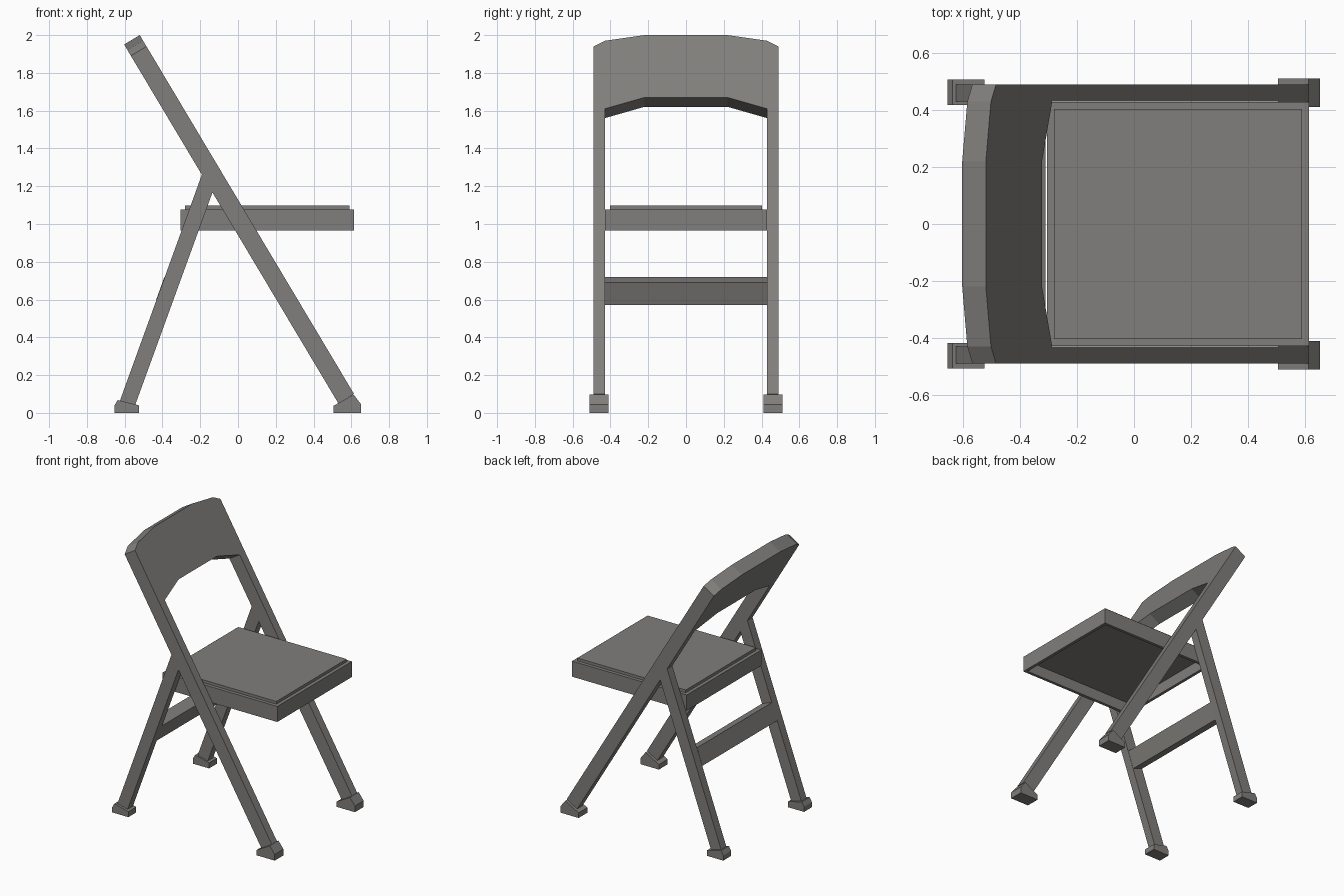
import bpy, bmesh
from mathutils import Vector

if "Cube" in bpy.data.objects:
    bpy.data.objects.remove(bpy.data.objects["Cube"])

grey = bpy.data.materials.new("warm grey")
grey.diffuse_color = (0.215, 0.21, 0.2, 1)
grey.use_nodes = True
grey.node_tree.nodes["Principled BSDF"].inputs["Base Color"].default_value = grey.diffuse_color


def extrude(name, pts, vec):
    """Solid made from a flat outline pushed along vec."""
    bm = bmesh.new()
    f = bm.faces.new([bm.verts.new(p) for p in pts])
    r = bmesh.ops.extrude_face_region(bm, geom=[f], use_keep_orig=True)
    moved = [v for v in r["geom"] if isinstance(v, bmesh.types.BMVert)]
    bmesh.ops.translate(bm, vec=vec, verts=moved)
    bmesh.ops.recalc_face_normals(bm, faces=bm.faces)
    return finish(name, bm)


def finish(name, bm):
    me = bpy.data.meshes.new(name)
    bm.to_mesh(me)
    bm.free()
    me.materials.append(grey)
    ob = bpy.data.objects.new(name, me)
    bpy.context.collection.objects.link(ob)
    return ob


def side_profile(name, xz, y0, y1):
    return extrude(name, [(x, y0, z) for x, z in xz], Vector((0, y1 - y0, 0)))


def mirrored_pair(name, xz, y0, y1):
    ob = side_profile(name, xz, y0, y1)
    ob.modifiers.new("mirror", "MIRROR").use_axis = (False, True, False)
    return ob


def box(bm, lo, hi):
    r = bmesh.ops.create_cube(bm, size=1)
    lo, hi = Vector(lo), Vector(hi)
    for v in r["verts"]:
        v.co = [(lo[i] + hi[i]) / 2 + v.co[i] * (hi[i] - lo[i]) for i in range(3)]


# Leaning frame: front legs and arched backrest in one tilted outline
half = [(0.22, 2.0), (0.43, 1.97), (0.49, 1.94), (0.49, 0.1),
        (0.43, 0.1), (0.43, 1.61), (0.22, 1.67)]
outline = half + [(-y, z) for y, z in reversed(half)]
extrude("leaning_frame", [(-0.52 + (2 - z) * 0.597, y, z) for y, z in outline],
        Vector((-0.083, 0, -0.0495)))

# Back legs, meeting the underside of the leaning frame
mirrored_pair("back_legs", [(-0.19, 1.265), (-0.134, 1.17), (-0.545, 0.04),
                            (-0.625, 0.065)], 0.43, 0.49)

# Crossbar between the back legs
side_profile("crossbar", [(-0.354, 0.57), (-0.311, 0.69), (-0.39, 0.719),
                          (-0.433, 0.599)], -0.43, 0.43)

# Feet
mirrored_pair("front_feet", [(0.505, 0), (0.652, 0), (0.652, 0.045),
                             (0.612, 0.097), (0.505, 0.037)], 0.41, 0.51)
mirrored_pair("back_feet", [(-0.655, 0), (-0.525, 0), (-0.525, 0.04),
                            (-0.637, 0.068), (-0.655, 0.037)], 0.418, 0.508)

# Seat tray: open underneath, with recessed panel
bm = bmesh.new()
box(bm, (-0.305, -0.428, 0.965), (0.615, 0.428, 1.078))
bm.normal_update()
bottom = min(bm.faces, key=lambda f: f.normal.z)
bmesh.ops.inset_region(bm, faces=[bottom], thickness=0.03)
r = bmesh.ops.extrude_discrete_faces(bm, faces=[bottom])
inner = r["faces"][0]
bmesh.ops.translate(bm, vec=(0, 0, 0.08), verts=inner.verts)
finish("seat_tray", bm)

# Seat pad
bm = bmesh.new()
box(bm, (-0.28, -0.403, 1.07), (0.59, 0.403, 1.098))
finish("seat_pad", bm)
